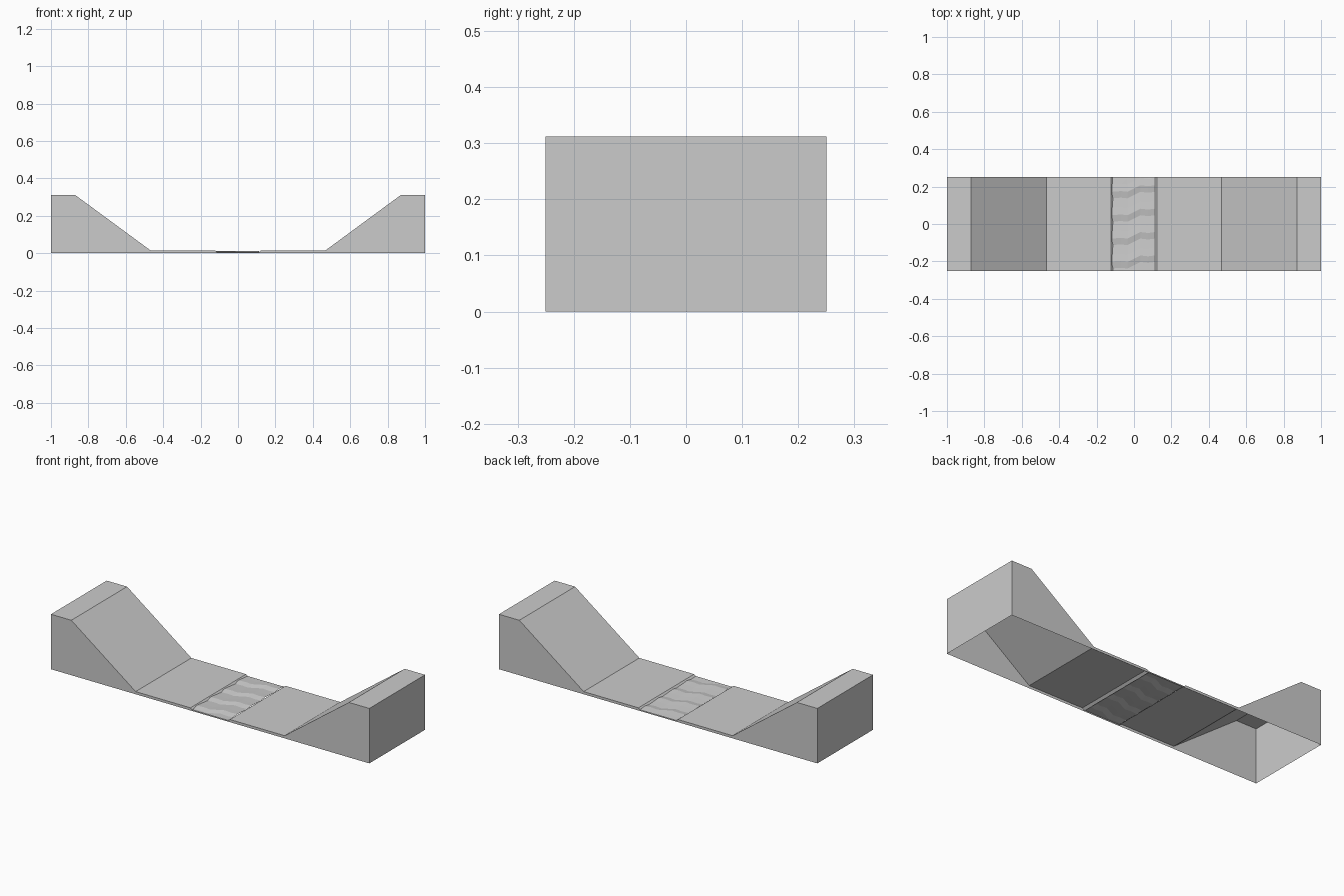
import bpy, bmesh

if "Cube" in bpy.data.objects:
    bpy.data.objects.remove(bpy.data.objects["Cube"])

HALF_W = 0.25


def make_object(name, bm):
    mesh = bpy.data.meshes.new(name)
    bm.to_mesh(mesh)
    bm.free()
    obj = bpy.data.objects.new(name, mesh)
    bpy.context.collection.objects.link(obj)
    return obj


def bank(name, side):
    """One river bank: hill, slope, flat meadow and shore; open underneath."""
    top = [(1.0, 0.0), (1.0, 0.312), (0.872, 0.312), (0.468, 0.015),
           (0.124, 0.015), (0.11, 0.004)]
    bm = bmesh.new()
    rows = [[bm.verts.new((side * x, y, z)) for x, z in top]
            for y in (-HALF_W, HALF_W)]
    feet = [bm.verts.new((side * 0.11, y, 0)) for y in (-HALF_W, HALF_W)]
    front, back = rows
    for i in range(len(top) - 1):
        quad = [front[i], back[i], back[i + 1], front[i + 1]]
        bm.faces.new(quad if side > 0 else quad[::-1])
    # side walls
    for row, foot, flip in ((front, feet[0], side < 0), (back, feet[1], side > 0)):
        loop = row + [foot]
        bm.faces.new(loop[::-1] if flip else loop)
    return make_object(name, bm)


bank("left_bank", -1)
bank("right_bank", 1)

# River surface: rows of zigzag low-poly ripples
columns = [(-0.118, 0.0), (-0.07, 0.004), (-0.035, 0.0), (0.035, 0.035),
           (0.075, 0.03), (0.113, 0.035)]
ripple = [(0.0, 0.006), (0.035, 0.012), (0.075, 0.009)]
period = 0.125
bm = bmesh.new()
lines = [[bm.verts.new((x, -HALF_W, 0.007)) for x, s in columns]]
for k in range(4):
    for dy, z in ripple:
        base = -HALF_W + 0.012 + k * period + dy
        lines.append([bm.verts.new((x, min(base + s, HALF_W - 0.002), z))
                      for x, s in columns])
lines.append([bm.verts.new((x, HALF_W, 0.007)) for x, s in columns])
for a, b in zip(lines, lines[1:]):
    for i in range(len(columns) - 1):
        bm.faces.new((a[i], a[i + 1], b[i + 1], b[i]))
# water edge walls at the cut faces
for line, y, flip in ((lines[0], -HALF_W, False), (lines[-1], HALF_W, True)):
    low = [bm.verts.new((x, y, 0)) for x in (-0.11, 0.11)]
    loop = [low[0], low[1]] + line[::-1]
    bm.faces.new(loop[::-1] if flip else loop)
bmesh.ops.triangulate(bm, faces=[f for f in bm.faces if len(f.verts) == 4])
make_object("river_water", bm)
